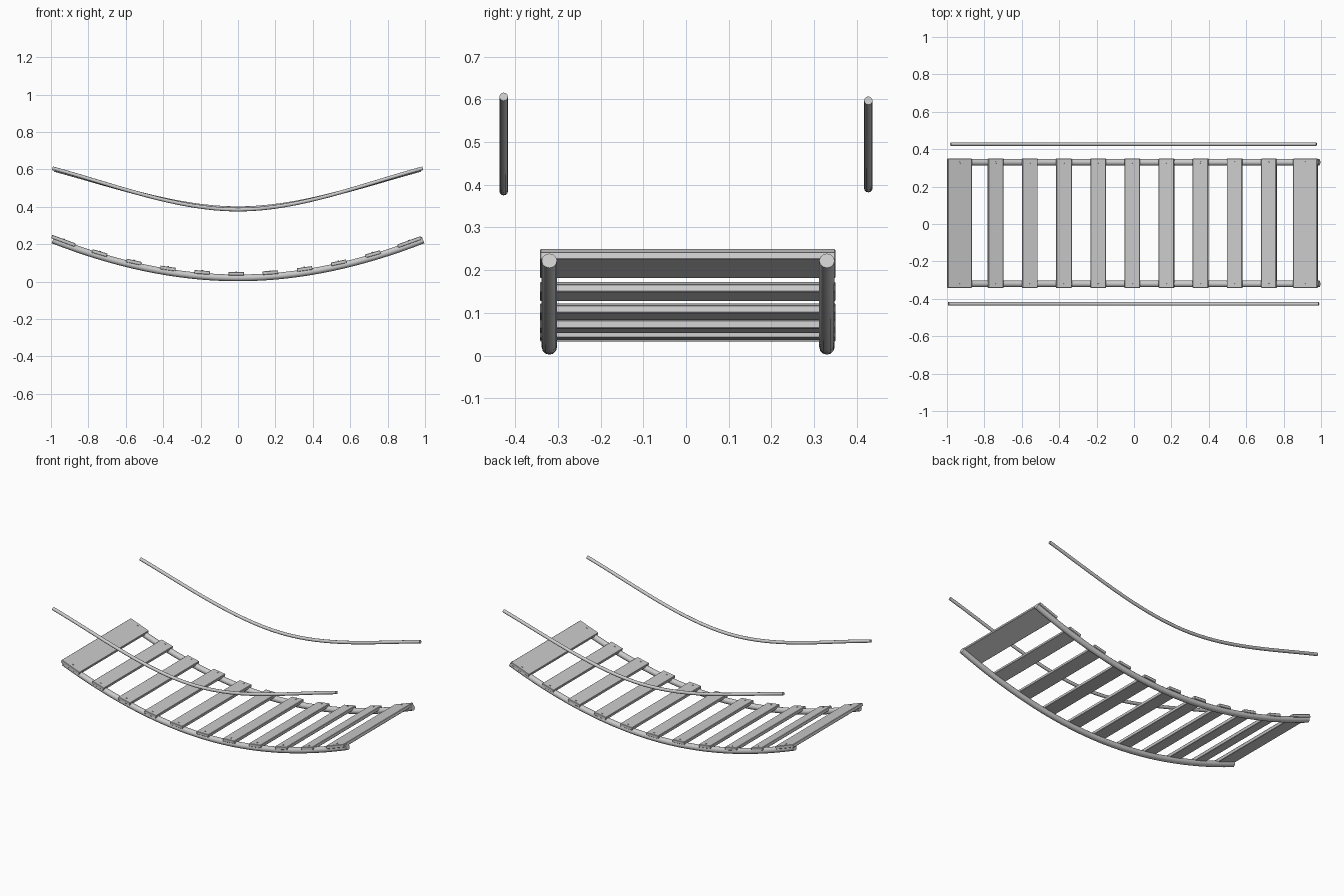
import bpy, bmesh, math
from mathutils import Matrix

if "Cube" in bpy.data.objects:
    bpy.data.objects.remove(bpy.data.objects["Cube"])


def sag(x):
    return 0.02 + 0.206 * x * x


def rope(name, pts, y, radius):
    # round rope swept along bezier points: (left handle, point, right handle) in x, z
    cu = bpy.data.curves.new(name, 'CURVE')
    cu.dimensions = '3D'
    cu.bevel_depth = radius
    cu.bevel_resolution = 4
    cu.resolution_u = 16
    cu.use_fill_caps = True
    sp = cu.splines.new('BEZIER')
    sp.bezier_points.add(len(pts) - 1)
    for bp, (l, c, r) in zip(sp.bezier_points, pts):
        bp.handle_left_type = bp.handle_right_type = 'FREE'
        bp.handle_left = (l[0], y, l[1])
        bp.co = (c[0], y, c[1])
        bp.handle_right = (r[0], y, r[1])
    ob = bpy.data.objects.new(name, cu)
    bpy.context.collection.objects.link(ob)
    bpy.ops.object.select_all(action='DESELECT')
    bpy.context.view_layer.objects.active = ob
    ob.select_set(True)
    bpy.ops.object.convert(target='MESH')
    bpy.ops.object.shade_smooth_by_angle(angle=math.radians(40))


def sag_points(x0, x1, low, high, slope):
    # hanging shape: lowest in the middle, rising to both ends
    a, b = x0 / 3, x1 / 3
    e = high + slope * a
    return [((x0 + a, high - slope * a), (x0, high), (x0 - a, e)),
            ((a, low), (0, low), (b, low)),
            ((x1 - b, e), (x1, high), (x1 + b, high + slope * b))]


# deck ropes
for side, y in (("front", -0.32), ("back", 0.33)):
    rope(side + "_deck_rope", sag_points(-0.99, 0.99, 0.02, 0.222, 0.39), y, 0.018)

# hand ropes
rope("front_hand_rope", sag_points(-0.992, 0.988, 0.385, 0.606, 0.27), -0.427, 0.01)
rope("back_hand_rope", sag_points(-0.98, 0.975, 0.392, 0.597, 0.27), 0.427, 0.01)


def plank(i, x, width):
    bm = bmesh.new()
    bmesh.ops.create_cube(bm, size=1, matrix=Matrix.Diagonal((width, 0.692, 0.019, 1)))
    bmesh.ops.bevel(bm, geom=bm.edges[:], offset=0.002, segments=1, affect='EDGES')
    # nail heads above each rope
    for y in (-0.32, 0.325):
        bmesh.ops.create_cone(bm, cap_ends=True, segments=10, radius1=0.005, radius2=0.004,
                              depth=0.006, matrix=Matrix.Translation((0, y, 0.0095)))
    name = "plank_%02d" % i
    me = bpy.data.meshes.new(name)
    bm.to_mesh(me)
    bm.free()
    ob = bpy.data.objects.new(name, me)
    bpy.context.collection.objects.link(ob)
    ang = math.atan(0.39 * x)
    ob.location = (x, 0.004, sag(x) + 0.022 - 0.004 * x * x)
    ob.rotation_euler = (0, -ang, 0)


# planks, wider at both ends
plank(0, -0.933, 0.134)
for k in range(9):
    plank(k + 1, -0.74 + 0.1827 * k, 0.083)
plank(10, 0.917, 0.134)
